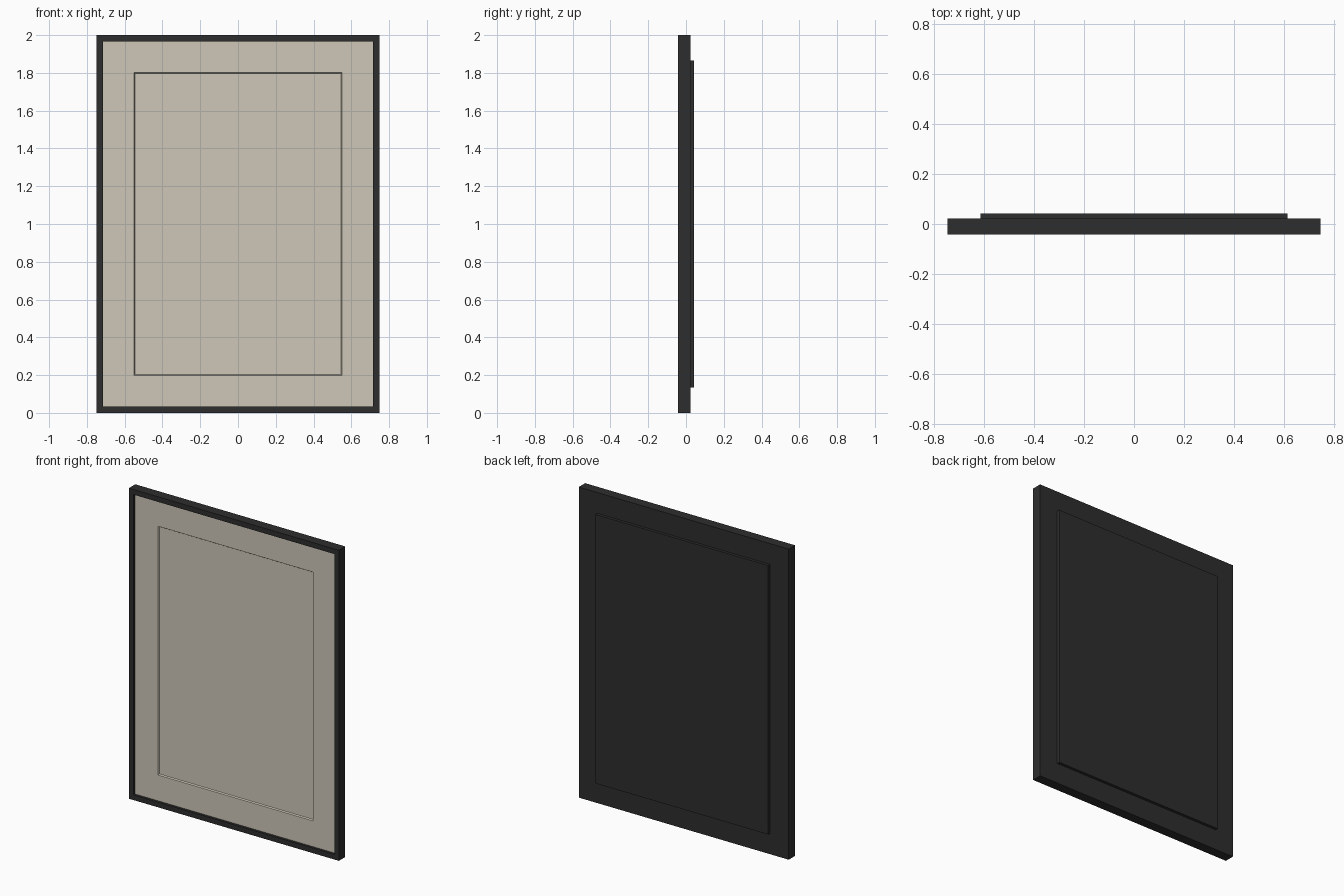
import bpy, bmesh

if "Cube" in bpy.data.objects:
    bpy.data.objects.remove(bpy.data.objects["Cube"])

CZ = 1.0  # height of the picture centre


def material(name, rgb):
    m = bpy.data.materials.new(name)
    m.diffuse_color = (*rgb, 1.0)
    m.use_nodes = True
    m.node_tree.nodes["Principled BSDF"].inputs["Base Color"].default_value = m.diffuse_color
    return m


black = material("charcoal frame", (0.027, 0.027, 0.027))
beige = material("warm beige board", (0.62, 0.572, 0.48))


def nested_rects(name, rects, mat, close=False, cap_first=False, cap_last=False):
    """Skin a series of rectangles (half width, half height, y)."""
    bm = bmesh.new()
    loops = [[bm.verts.new((sx * hx, y, CZ + sz * hz))
              for sx, sz in ((-1, -1), (1, -1), (1, 1), (-1, 1))]
             for hx, hz, y in rects]
    pairs = list(zip(loops, loops[1:]))
    if close:
        pairs.append((loops[-1], loops[0]))
    for a, b in pairs:
        for i in range(4):
            j = (i + 1) % 4
            bm.faces.new((a[i], a[j], b[j], b[i]))
    if cap_first:
        bm.faces.new(loops[0][::-1])
    if cap_last:
        bm.faces.new(loops[-1])
    bmesh.ops.recalc_face_normals(bm, faces=bm.faces)
    me = bpy.data.meshes.new(name)
    bm.to_mesh(me)
    bm.free()
    me.materials.append(mat)
    ob = bpy.data.objects.new(name, me)
    bpy.context.collection.objects.link(ob)
    return ob


FRONT, BACK = -0.042, 0.023
MAT_Y = FRONT + 0.016

# Outer frame moulding
nested_rects("frame", [(0.748, 1.0, BACK), (0.748, 1.0, FRONT),
                       (0.716, 0.967, FRONT), (0.716, 0.967, BACK)], black, close=True)

# Mount board with a bevelled window and the plain picture sunk in it
nested_rects("mount_and_picture", [(0.716, 0.967, 0.0), (0.716, 0.967, MAT_Y),
                                   (0.551, 0.801, MAT_Y), (0.546, 0.796, MAT_Y + 0.008)],
             beige, cap_first=True, cap_last=True)

# Board closing the back of the frame
nested_rects("backing_board", [(0.716, 0.967, BACK), (0.716, 0.967, 0.001)],
             black, cap_first=True, cap_last=True)

# Raised panel on the back
nested_rects("back_panel", [(0.615, 0.866, 0.042), (0.615, 0.866, BACK - 0.005)],
             black, cap_first=True, cap_last=True)
